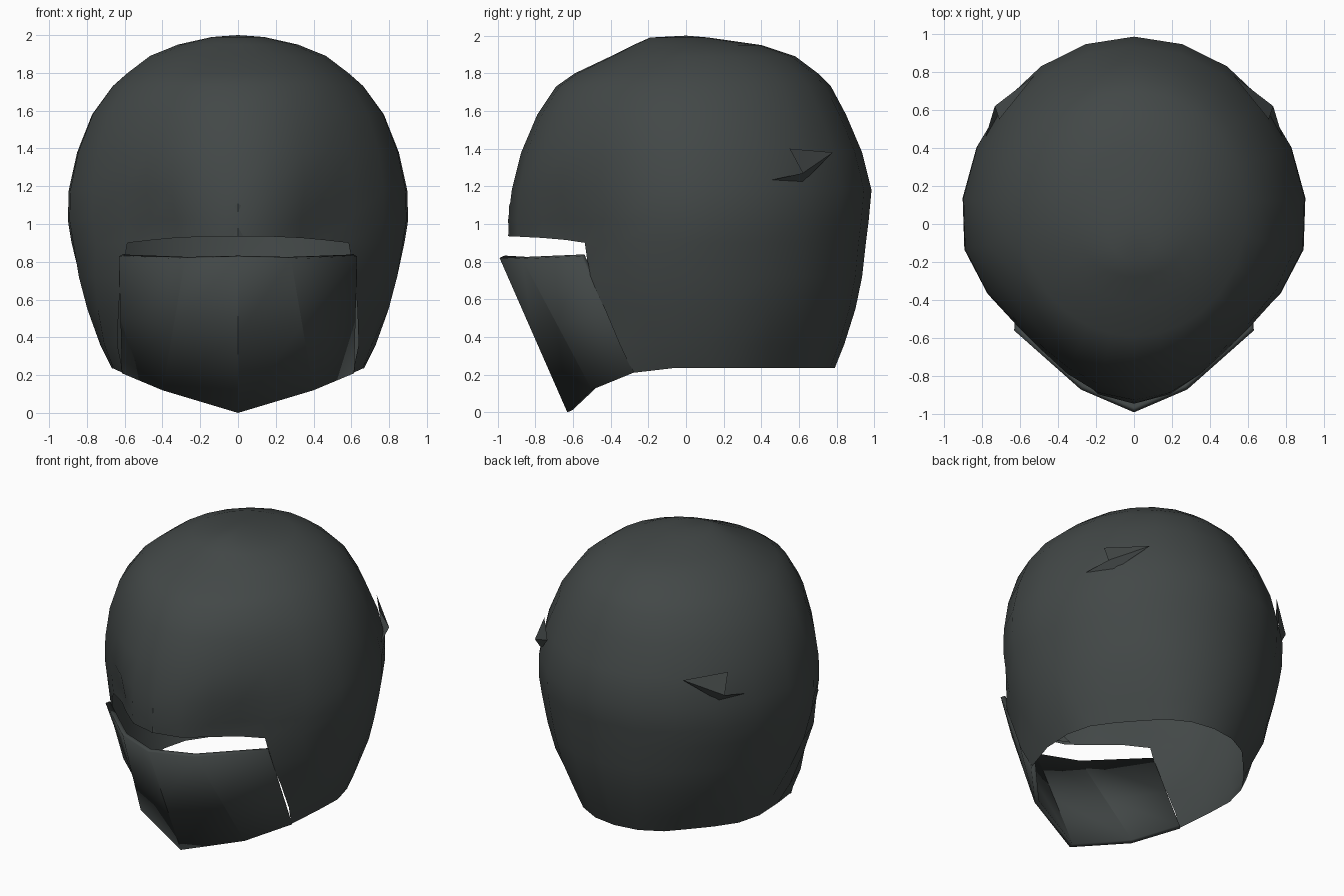
import bpy, bmesh
from math import sin, cos, pi, radians, exp, sqrt

cube = bpy.data.objects.get("Cube")
if cube:
    bpy.data.objects.remove(cube, do_unlink=True)

cloth = bpy.data.materials.new("dark slate cloth")
cloth.use_nodes = True
COLOUR = (0.055, 0.064, 0.063, 1)
cloth.diffuse_color = COLOUR
bsdf = cloth.node_tree.nodes["Principled BSDF"]
bsdf.inputs["Base Color"].default_value = COLOUR
bsdf.inputs["Roughness"].default_value = 0.8


def finish(name, bm, angle, thickness=0):
    bmesh.ops.remove_doubles(bm, verts=bm.verts, dist=0.0005)
    bmesh.ops.recalc_face_normals(bm, faces=bm.faces)
    mesh = bpy.data.meshes.new(name)
    bm.to_mesh(mesh)
    bm.free()
    mesh.materials.append(cloth)
    obj = bpy.data.objects.new(name, mesh)
    bpy.context.collection.objects.link(obj)
    bpy.ops.object.select_all(action='DESELECT')
    obj.select_set(True)
    bpy.context.view_layer.objects.active = obj
    bpy.ops.object.shade_smooth_by_angle(angle=radians(angle))
    if thickness:
        mod = obj.modifiers.new("thickness", 'SOLIDIFY')
        mod.thickness = thickness
        mod.offset = -1
    return obj


def mirrored_grid(rows, skip=lambda i, j: False):
    """Skin rows of points and their mirror images across x = 0."""
    bm = bmesh.new()
    for side in (1, -1):
        grid = [[bm.verts.new((side * x, y, z)) for x, y, z in row] for row in rows]
        for i in range(len(rows) - 1):
            for j in range(len(rows[0]) - 1):
                if not skip(i, j):
                    quad = [grid[i][j], grid[i][j + 1], grid[i + 1][j + 1], grid[i + 1][j]]
                    bm.faces.new(quad if side == 1 else quad[::-1])
    return bm


# Hood levels: height, half width, centre y, front y, back y, front taper, corner angle
LEVELS = [
    (.235, .67, .10, -.80, .79, 0, 65),
    (.36, .73, .08, -.81, .84, 0, 61),
    (.55, .80, .05, -.82, .90, .04, 55),
    (.72, .85, 0, -.90, .935, .08, 52),
    (.90, .89, 0, -.94, .955, .12, 49),
    (1.02, .91, 0, -.945, .97, .12, 49),
    (1.18, .905, 0, -.925, .985, .11, 49),
    (1.38, .86, 0, -.875, .935, .08, 49),
    (1.58, .78, 0, -.79, .85, .05, 49),
    (1.73, .67, .02, -.69, .77, .02, 49),
    (1.80, .59, .04, -.59, .70, 0, 49),
    (1.89, .47, .05, -.40, .58, 0, 49),
    (1.95, .32, .05, -.28, .40, 0, 49),
    (1.99, .14, -.03, -.19, .12, 0, 49),
    (2.0, 0, 0, 0, 0, 0, 49),
]
CORNER, COLS, SLIT = 4, 12, 4


def hood_row(i):
    z, w, c, front, back, taper, corner = LEVELS[i]
    row = []
    for j in range(COLS + 1):
        a = radians(corner)
        a = a * j / CORNER if j <= CORNER else a + (pi - a) * (j - CORNER) / (COLS - CORNER)
        reach = c - front if cos(a) > 0 else back - c
        r = 1 - (taper * sin(2 * a) ** 2 if cos(a) > 0 else 0)
        # eye hollows above the slit and neck hollows near the rim
        r -= .07 * exp(-((a - .55) / .25) ** 2 - ((z - .97) / .12) ** 2)
        r -= .08 * exp(-((a - 2.3) / .35) ** 2 - ((z - .25) / .25) ** 2)
        h = z
        if i == SLIT and j < CORNER:
            h += .035 * (1 - (j / CORNER) ** 2)
        if i == 0 and j == CORNER:
            h -= .025
        row.append((w * sin(a) * r, c - reach * cos(a) * r, h))
    return row


rows = [hood_row(i) for i in range(len(LEVELS))]
bm = mirrored_grid(rows, lambda i, j: i < SLIT and j < CORNER)
bmesh.ops.delete(bm, geom=[v for v in bm.verts if not v.link_faces], context='VERTS')
finish("hood", bm, 40)

# Creased face mask below the eye slit, meeting the hood along its side edges
top = [(0, -.99, .82), (.28, -.87, .815), (.63, -.56, .83)]
bottom = [(0, -.63, 0), (.40, -.50, .12), (.615, -.28, .21)]
mid = [tuple((a + b) / 2 for a, b in zip(p, q)) for p, q in zip(top, bottom)]
finish("face_mask", mirrored_grid([bottom, mid, top]), 15, .03)

# Small folded nose ridge at the middle of the slit
apex = (0, -.938, 1.11)
finish("nose_ridge", mirrored_grid([[(0, -.944, .935), (.2, -.86, .94)], [apex, apex]]), 15)


# Folded pleat on each side of the hood
def on_side(y, z, lift):
    return (.88 * sqrt(1 - (y / .98) ** 2) + lift, y, z)


start, tip = on_side(.30, 1.20, -.01), on_side(.78, 1.38, -.01)
crest = on_side(.62, 1.27, .05)
upper, lower = on_side(.55, 1.40, -.02), on_side(.62, 1.22, 0)
finish("side_pleats", mirrored_grid([[start, lower], [crest, tip], [upper, tip]]), 15)
